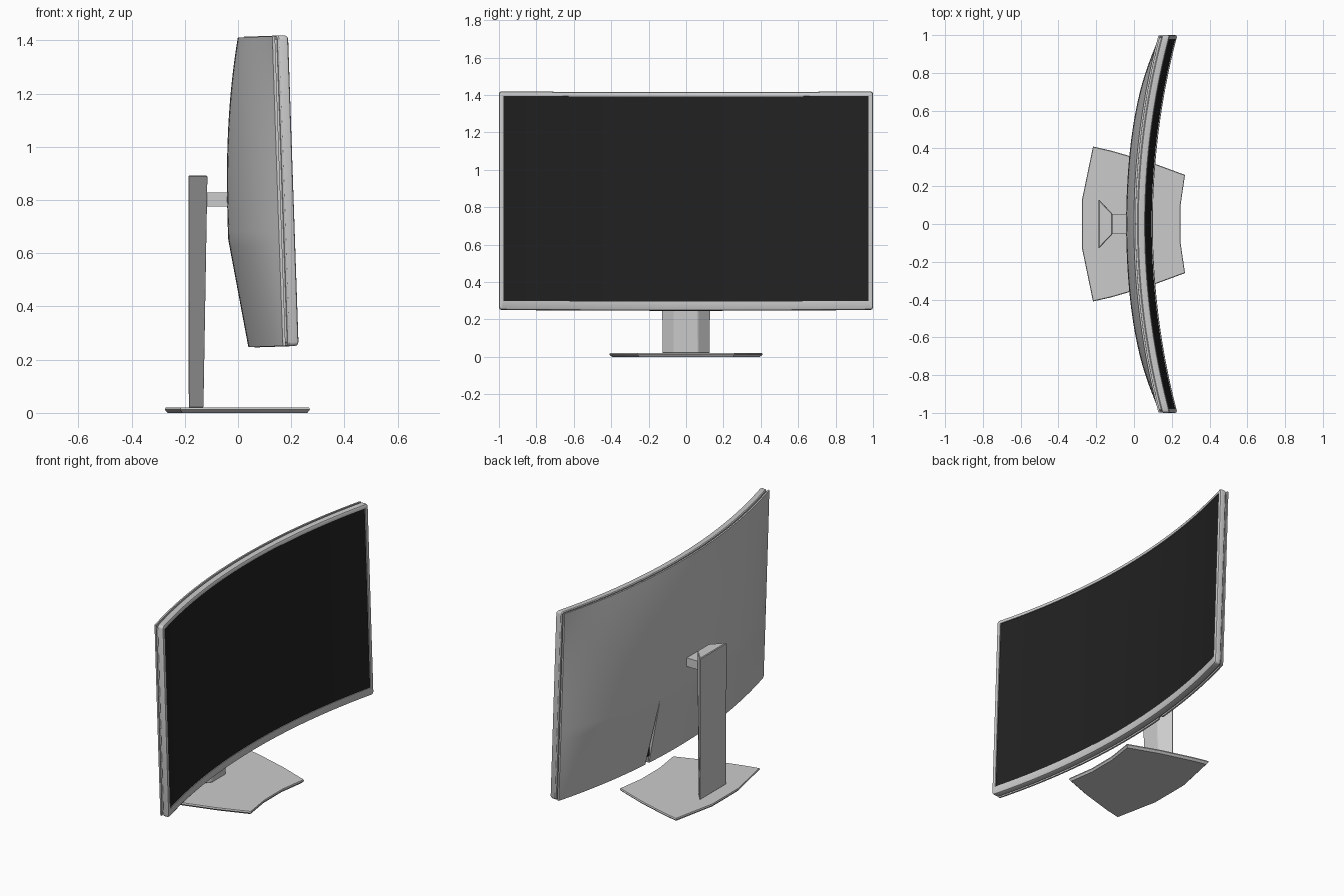
import bpy, bmesh, math

if "Cube" in bpy.data.objects:
    bpy.data.objects.remove(bpy.data.objects["Cube"])

R, TILT, ZC = 3.9, 0.034, 0.835
black = bpy.data.materials.new("black")
black.diffuse_color = (0.015, 0.015, 0.015, 1)
black.use_nodes = True
black.node_tree.nodes["Principled BSDF"].inputs["Base Color"].default_value = black.diffuse_color


def place(d, y, z):
    """Bend around the curved screen and lean back slightly."""
    x = d + R - math.sqrt(R * R - y * y)
    return (x - TILT * (z - ZC), y, z + TILT * (x - 0.16))


def finish(name, bm, smooth=True, mat=None):
    bmesh.ops.recalc_face_normals(bm, faces=bm.faces)
    me = bpy.data.meshes.new(name)
    bm.to_mesh(me)
    bm.free()
    ob = bpy.data.objects.new(name, me)
    bpy.context.collection.objects.link(ob)
    if mat:
        me.materials.append(mat)
    bpy.ops.object.select_all(action='DESELECT')
    ob.select_set(True)
    bpy.context.view_layer.objects.active = ob
    if smooth:
        bpy.ops.object.shade_smooth_by_angle(angle=math.radians(30))
    return ob


def columns(hw, z0, z1, r, n=48):
    """Columns (y, low z, high z) of a rectangle with rounded corners."""
    arc = [(r * (1 - math.cos(a)), r * (1 - math.sin(a)))
           for a in (0, math.pi / 6, math.pi / 3)]
    left = [(-hw + dy, z0 + dz, z1 - dz) for dy, dz in arc]
    mid = [(-(hw - r) + 2 * (hw - r) * i / n, z0, z1) for i in range(n + 1)]
    return left + mid + [(-y, a, b) for y, a, b in reversed(left)]


def curved_loft(name, rings, mat=None, back=True, front=True):
    """Skin a list of (half width, z0, z1, radius, depth) outlines."""
    bm = bmesh.new()
    loops = []
    for hw, z0, z1, r, d in rings:
        cs = columns(hw, z0, z1, r)
        lo = [bm.verts.new(place(d, y, a)) for y, a, b in cs]
        hi = [bm.verts.new(place(d, y, b)) for y, a, b in cs]
        loops.append((lo, hi))
    for (l0, h0), (l1, h1) in zip(loops, loops[1:]):
        p, q = l0 + h0[::-1], l1 + h1[::-1]
        for i in range(len(p)):
            j = (i + 1) % len(p)
            bm.faces.new((p[i], p[j], q[j], q[i]))
    for use, (lo, hi) in ((back, loops[0]), (front, loops[-1])):
        if use:
            for i in range(len(lo) - 1):
                bm.faces.new((lo[i], lo[i + 1], hi[i + 1], hi[i]))
    return finish(name, bm, mat=mat)


def prism(name, bottom, top, z0, z1, bevel=0):
    """Straight prism between two outlines with equal point counts."""
    bm = bmesh.new()
    a = [bm.verts.new((x, y, z0)) for x, y in bottom]
    b = [bm.verts.new((x, y, z1)) for x, y in top]
    bm.faces.new(a)
    bm.faces.new(b)
    for i in range(len(a)):
        j = (i + 1) % len(a)
        bm.faces.new((a[i], a[j], b[j], b[i]))
    if bevel:
        bmesh.ops.bevel(bm, geom=bm.edges[:], offset=bevel, segments=1, affect='EDGES')
    return finish(name, bm, smooth=False)


def mirrored(half):
    return half + [(x, -y) for x, y in reversed(half)]


# Bezel frame, with a recessed neck that forms the rear groove
curved_loft("bezel_frame", [
    (0.988, 0.262, 1.406, 0.01, 0.022),
    (0.988, 0.262, 1.406, 0.01, 0.038),
    (0.996, 0.254, 1.414, 0.012, 0.038),
    (1.0, 0.25, 1.418, 0.015, 0.043),
    (1.0, 0.25, 1.418, 0.015, 0.068),
    (0.997, 0.253, 1.415, 0.014, 0.076),
    (0.990, 0.260, 1.408, 0.010, 0.080),
    (0.976, 0.298, 1.394, 0.002, 0.080),
    (0.976, 0.298, 1.394, 0.002, 0.072)], front=False)

# Screen
curved_loft("screen", [(0.976, 0.298, 1.394, 0.002, 0.066),
                       (0.976, 0.298, 1.394, 0.002, 0.075)], mat=black)

# Dark connector panel seen through the rear notch
curved_loft("connector_panel", [(0.36, 0.295, 0.69, 0.002, 0.018),
                                (0.36, 0.295, 0.69, 0.002, 0.024)], mat=black)


# Bulging rear shell
def bulge(y, z):
    if z < 0.66:
        k = (z - 0.252) / 0.408
    else:
        k = 1 - ((z - 0.66) / 0.756) ** 2.47
    return 0.062 * max(k, 0) * (1 - abs(y) ** 5)


bm = bmesh.new()
bmesh.ops.create_grid(bm, x_segments=56, y_segments=40, size=1)
rear = bm.verts[:]
ret = bmesh.ops.extrude_face_region(bm, geom=bm.faces[:], use_keep_orig=True)
inner = [v for v in ret["geom"] if isinstance(v, bmesh.types.BMVert)]
for verts, is_rear in ((rear, True), (inner, False)):
    for v in verts:
        y, z = v.co.x * 0.998, 0.834 + v.co.y * 0.582
        v.co = place(0.019 - bulge(y, z) if is_rear else 0.029, y, z)
shell = finish("rear_shell", bm)

# Notch cut out of the lower middle of the shell
bm = bmesh.new()
ends = [[bm.verts.new((x, y, z)) for y, z in
         mirrored([(0.335, 0.1), (0.29, 0.66)])] for x in (-0.3, 0.3)]
for e in ends:
    bm.faces.new(e)
for i in range(4):
    j = (i + 1) % 4
    bm.faces.new((ends[0][i], ends[0][j], ends[1][j], ends[1][i]))
cutter = finish("notch_cutter", bm, smooth=False)
cutter.hide_render = True
mod = shell.modifiers.new("notch", 'BOOLEAN')
mod.operation, mod.object, mod.solver = 'DIFFERENCE', cutter, 'EXACT'
bpy.context.view_layer.objects.active = shell
bpy.ops.object.modifier_apply(modifier=mod.name)
bpy.data.objects.remove(cutter)

# Foot plate with an undercut rim
foot = mirrored([(-0.275, 0.13), (-0.217, 0.41), (-0.12, 0.388),
                 (0.08, 0.33), (0.27, 0.26), (0.245, 0.09)])
under = [(x * 0.965, y * 0.965) for x, y in foot]
prism("foot_plate", under, foot, 0.0, 0.012)
prism("foot_plate_top", foot, [(x * 0.99, y * 0.99) for x, y in foot], 0.012, 0.02)

# Stand column, wider at the back, with a front face that leans forward
prism("stand_column",
      mirrored([(-0.185, 0.13), (-0.13, 0.065)]),
      mirrored([(-0.187, 0.13), (-0.115, 0.055)]), 0.018, 0.892, 0.004)

# Arm joining the column to the shell
arm = mirrored([(-0.135, 0.052), (-0.02, 0.052)])
prism("mount_arm", arm, arm, 0.775, 0.828)
